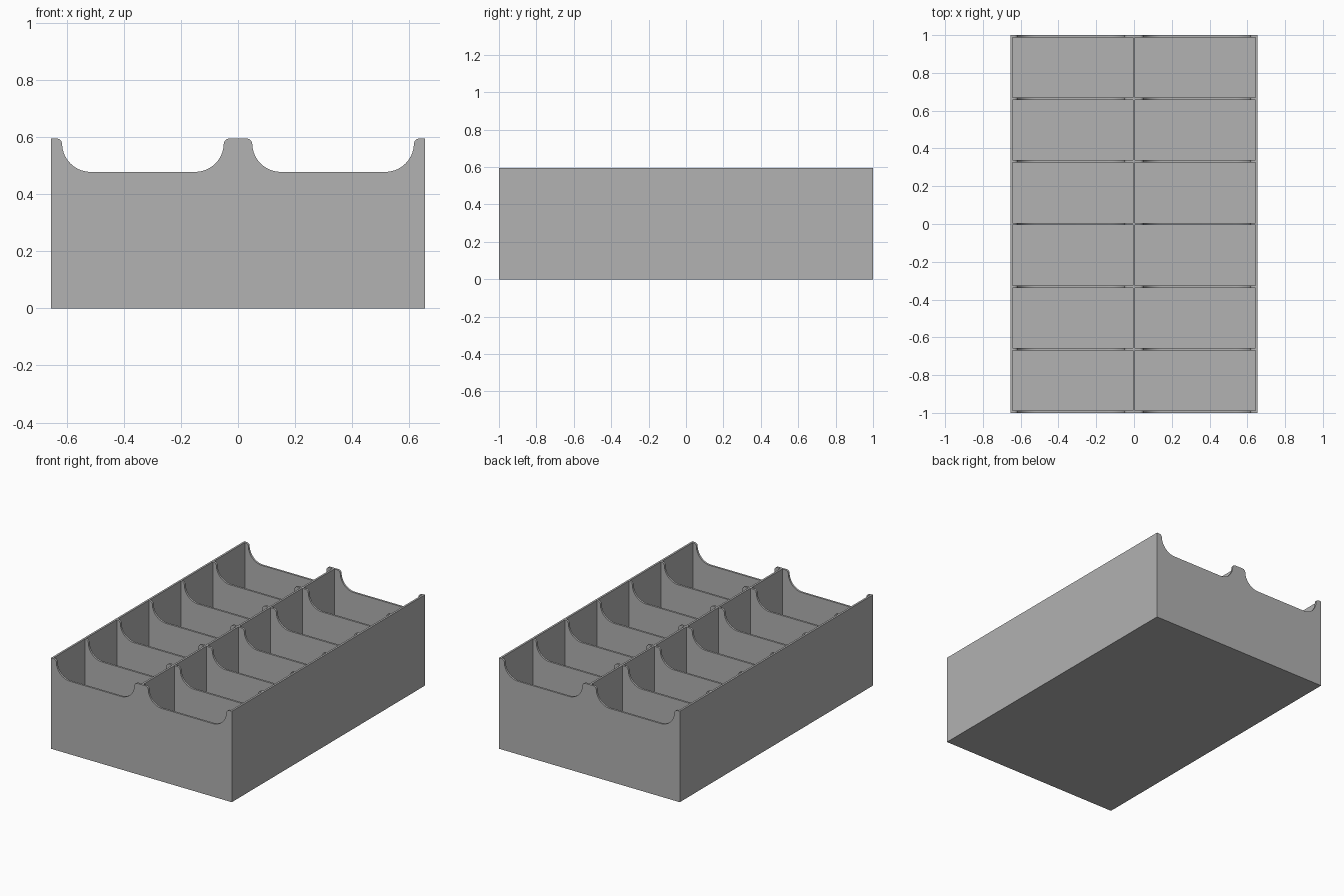
import bpy, bmesh, math

if "Cube" in bpy.data.objects:
    bpy.data.objects.remove(bpy.data.objects["Cube"], do_unlink=True)

HX, HY, H = 0.655, 1.0, 0.595      # half width, half depth, height
T = 0.013                          # wall and floor thickness
COLS, ROWS = 2, 6

grey = bpy.data.materials.new("plain grey")
grey.use_nodes = True
colour = (0.445, 0.445, 0.445, 1)
grey.diffuse_color = colour
grey.node_tree.nodes["Principled BSDF"].inputs["Base Color"].default_value = colour


def make(name, bm):
    bmesh.ops.recalc_face_normals(bm, faces=bm.faces)
    mesh = bpy.data.meshes.new(name)
    bm.to_mesh(mesh)
    bm.free()
    mesh.materials.append(grey)
    obj = bpy.data.objects.new(name, mesh)
    bpy.context.collection.objects.link(obj)
    return obj


def add_box(bm, lo, hi):
    verts = bmesh.ops.create_cube(bm, size=1)["verts"]
    for v in verts:
        for i in range(3):
            v.co[i] = lo[i] if v.co[i] < 0 else hi[i]


def arc(cx, cz, r, start, end, n):
    steps = [math.radians(start + (end - start) * i / n) for i in range(n + 1)]
    return [(cx + r * math.cos(a), cz + r * math.sin(a)) for a in steps]


def add_notch(bm, side):
    # Half outline: rounded lip, then a large concave corner to the flat
    mid, half, low, lip, big = 0.333, 0.283, 0.478, 0.02, 0.1
    right = [(half + lip, H + 0.1)]
    right += arc(half + lip, H - lip, lip, 90, 180, 6)
    right += arc(half - big, low + big, big, 0, -90, 14)
    outline = right + [(-x, z) for x, z in reversed(right)]
    face = bm.faces.new([bm.verts.new((side * mid + x, -HY - 0.1, z)) for x, z in outline])
    new = bmesh.ops.extrude_face_region(bm, geom=[face])["geom"]
    for v in new:
        if isinstance(v, bmesh.types.BMVert):
            v.co.y = HY + 0.1


# Outer tray block
bm = bmesh.new()
add_box(bm, (-HX, -HY, 0), (HX, HY, H))
tray = make("divided_tray", bm)

# Compartments, leaving outer walls and dividers
bm = bmesh.new()
px, py = (2 * HX - T) / COLS, (2 * HY - T) / ROWS
for c in range(COLS):
    for r in range(ROWS):
        x, y = -HX + c * px, -HY + r * py
        add_box(bm, (x + T, y + T, T), (x + px, y + py, H + 0.1))
pockets = make("compartment_cutter", bm)

# Scooped access notches across every cross wall
bm = bmesh.new()
for side in (-1, 1):
    add_notch(bm, side)
notches = make("notch_cutter", bm)

bpy.context.view_layer.objects.active = tray
tray.select_set(True)
for cutter in (pockets, notches):
    mod = tray.modifiers.new(cutter.name, 'BOOLEAN')
    mod.operation = 'DIFFERENCE'
    mod.solver = 'EXACT'
    mod.object = cutter
    cutter.hide_render = True
    bpy.ops.object.modifier_apply(modifier=mod.name)
    bpy.data.objects.remove(cutter, do_unlink=True)

bpy.ops.object.shade_smooth_by_angle(angle=math.radians(30))
